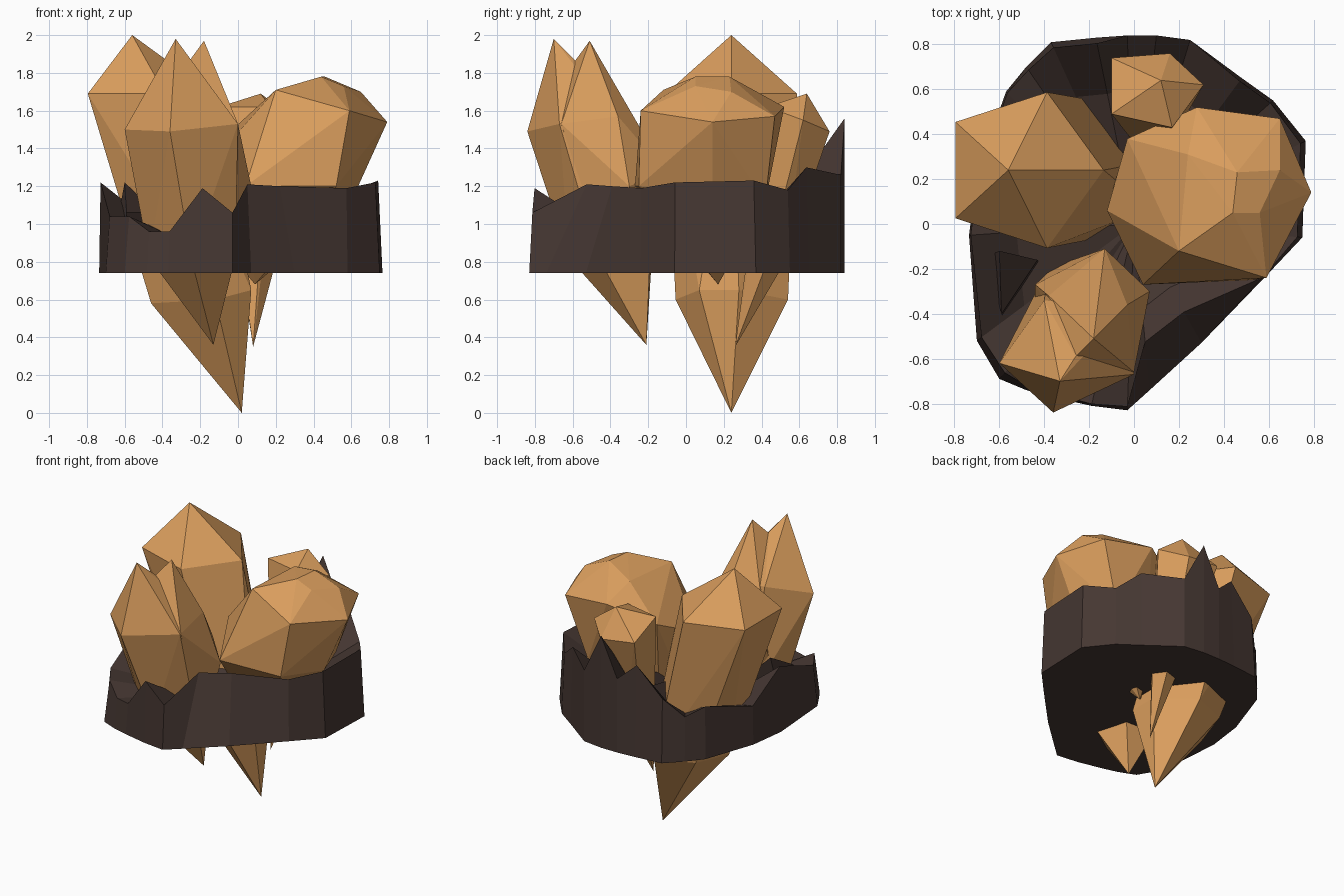
import bpy, bmesh
from math import cos, sin, tau


def material(name, color):
    m = bpy.data.materials.new(name)
    m.diffuse_color = color
    return m


amber = material("amber", (0.70, 0.34, 0.11, 1))
dark = material("dark_rock", (0.060, 0.038, 0.032, 1))


def finish(bm, name, mat):
    bmesh.ops.recalc_face_normals(bm, faces=bm.faces[:])
    me = bpy.data.meshes.new(name)
    bm.to_mesh(me)
    bm.free()
    me.materials.append(mat)
    ob = bpy.data.objects.new(name, me)
    bpy.context.collection.objects.link(ob)
    return ob


def faceted(name, pts, mat=amber):
    """Convex cut stone spanned by its corner points."""
    bm = bmesh.new()
    for p in pts:
        bm.verts.new(p)
    bmesh.ops.convex_hull(bm, input=bm.verts[:])
    loose = [v for v in bm.verts if not v.link_faces]
    bmesh.ops.delete(bm, geom=loose, context='VERTS')
    return finish(bm, name, mat)


def ring(cx, cy, z, r, n=5, turn=0.0):
    return [(cx + r * cos(tau * i / n + turn), cy + r * sin(tau * i / n + turn), z)
            for i in range(n)]


# Left crystal: double-pointed shaft leaning left
faceted("left_crystal", [
    (0.02, 0.24, 0.0), (-0.56, 0.24, 2.0),
    (-0.46, 0.16, 0.58), (-0.38, 0.43, 0.60), (-0.12, 0.54, 0.60),
    (-0.12, -0.055, 0.60), (0.07, 0.07, 0.65), (0.07, 0.28, 0.65)]
    + ring(-0.50, 0.24, 1.69, 0.365))

# Right crystal: blunt, many-faceted head
faceted("right_crystal", [
    (0.44, 0.05, 1.78), (0.46, 0.23, 1.78), (0.65, 0.24, 1.70), (0.56, 0.05, 1.73),
    (0.20, -0.12, 1.71), (0.24, 0.31, 1.72), (0.59, -0.24, 1.60), (0.79, 0.14, 1.54),
    (0.65, 0.47, 1.57), (0.28, 0.52, 1.62), (-0.03, 0.38, 1.50), (-0.12, 0.06, 1.35),
    (0.04, -0.27, 1.20), (0.52, -0.25, 1.20), (0.60, 0.14, 1.12), (0.50, 0.42, 1.12),
    (0.09, 0.17, 0.68), (-0.05, 0.05, 0.85)])

# Front crystal: tall point leaning forward
faceted("front_crystal", [
    (-0.33, -0.70, 1.98), (-0.60, -0.62, 1.50), (-0.36, -0.84, 1.49),
    (0.00, -0.67, 1.53), (-0.03, -0.38, 1.57), (-0.40, -0.34, 1.60),
    (-0.26, -0.59, 1.87), (-0.13, -0.21, 0.36)]
    + ring(-0.24, -0.38, 0.82, 0.24, 5, -0.35))

# Second point growing behind the front crystal
faceted("front_twin_crystal", [
    (-0.18, -0.51, 1.97), (-0.38, -0.32, 1.55), (-0.03, -0.36, 1.57),
    (0.00, -0.66, 1.53), (-0.26, -0.59, 1.86), (-0.44, -0.27, 1.25),
    (-0.13, -0.11, 1.28), (0.07, -0.30, 1.20), (-0.13, -0.22, 0.62)]
    + ring(-0.23, -0.37, 0.84, 0.22, 5, -0.35))

# Small crystal at the back
faceted("back_crystal", [
    (0.12, 0.64, 1.69), (-0.10, 0.74, 1.52), (0.16, 0.76, 1.49), (0.31, 0.62, 1.55),
    (0.17, 0.43, 1.62), (-0.10, 0.49, 1.62), (0.08, 0.26, 0.35)]
    + ring(0.10, 0.43, 0.80, 0.10))

# Rock base: jagged rim, flat underside, sunken top (x, y, rim height, rim inset)
rim = [
    (-0.03, -0.83, 1.06, .98), (0.07, -0.74, 1.21, .71), (0.30, -0.53, 1.20, .74),
    (0.58, -0.24, 1.19, .99), (0.75, -0.06, 1.22, .97), (0.765, 0.37, 1.23, .97),
    (0.62, 0.55, 1.18, .98), (0.48, 0.65, 1.30, .98), (0.25, 0.82, 1.26, 1),
    (0.10, 0.84, 1.56, 1), (-0.03, 0.84, 1.28, 1), (-0.17, 0.83, 1.40, .97),
    (-0.37, 0.81, 1.20, .97), (-0.48, 0.70, 1.06, .98), (-0.57, 0.59, 1.12, .99),
    (-0.70, 0.22, 1.02, .99), (-0.735, -0.05, 1.22, .99), (-0.70, -0.52, 1.04, .97),
    (-0.60, -0.69, 1.04, .96), (-0.48, -0.74, 0.96, .98), (-0.37, -0.77, 0.96, .98),
    (-0.19, -0.81, 1.19, .99)]
bm = bmesh.new()
bottom = [bm.verts.new((x, y, 0.74)) for x, y, z, s in rim]
top = [bm.verts.new((x * s, y * s, z)) for x, y, z, s in rim]
inner = [bm.verts.new((x * s * .72, y * s * .72, 0.5 * z + 0.45)) for x, y, z, s in rim]
centre = bm.verts.new((0, 0, 0.98))
bm.faces.new(bottom)
for i in range(len(rim)):
    j = (i + 1) % len(rim)
    bm.faces.new((bottom[i], bottom[j], top[j], top[i]))
    bm.faces.new((top[i], top[j], inner[j], inner[i]))
    bm.faces.new((inner[i], inner[j], centre))
finish(bm, "rock_base", dark)

# Loose splinter standing inside the left rim
faceted("rock_splinter", [
    (-0.60, -0.12, 1.22), (-0.59, -0.40, 1.06), (-0.43, -0.16, 1.06),
    (-0.66, -0.15, 0.90), (-0.58, -0.42, 0.90), (-0.42, -0.18, 0.90)], dark)
